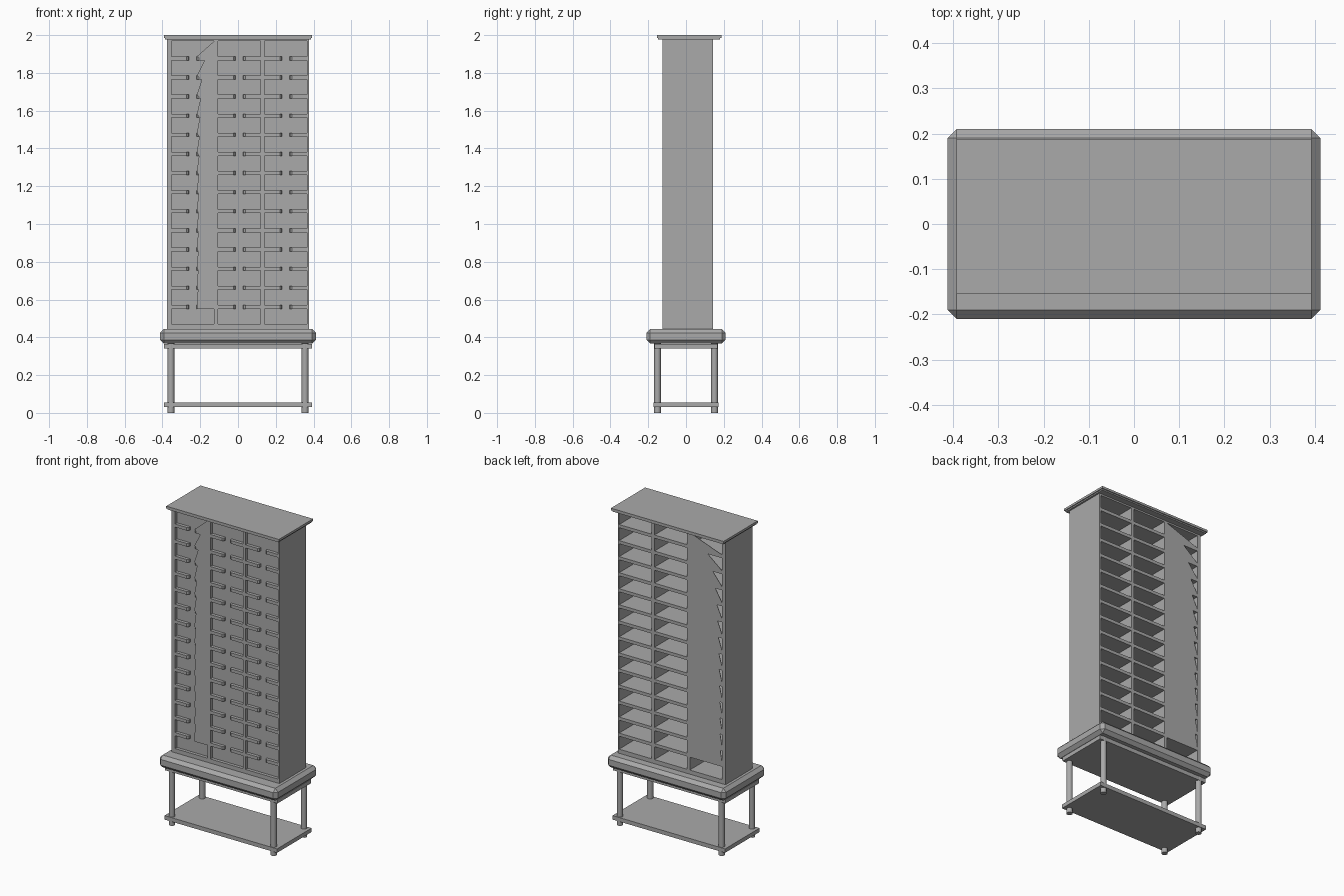
import bpy, bmesh

cube = bpy.data.objects.get("Cube")
if cube:
    bpy.data.objects.remove(cube, do_unlink=True)

grey = bpy.data.materials.new("plain_grey")
grey.use_nodes = True
grey.diffuse_color = (0.4, 0.4, 0.4, 1)
grey.node_tree.nodes["Principled BSDF"].inputs["Base Color"].default_value = (0.4, 0.4, 0.4, 1)


def finish(name, bm):
    bmesh.ops.recalc_face_normals(bm, faces=bm.faces)
    mesh = bpy.data.meshes.new(name)
    bm.to_mesh(mesh)
    bm.free()
    mesh.materials.append(grey)
    ob = bpy.data.objects.new(name, mesh)
    bpy.context.collection.objects.link(ob)
    return ob


def add_prism(bm, points, offset):
    """Extrude a flat outline along an offset vector."""
    face = bm.faces.new([bm.verts.new(p) for p in points])
    ext = bmesh.ops.extrude_face_region(bm, geom=[face], use_keep_orig=True)
    verts = [g for g in ext["geom"] if isinstance(g, bmesh.types.BMVert)]
    bmesh.ops.translate(bm, verts=verts, vec=offset)


def add_box(bm, x, y, z):
    add_prism(bm, [(x[0], y[0], z[0]), (x[1], y[0], z[0]),
                   (x[1], y[1], z[0]), (x[0], y[1], z[0])], (0, 0, z[1] - z[0]))


def box(name, x, y, z, bevel=0):
    bm = bmesh.new()
    add_box(bm, x, y, z)
    ob = finish(name, bm)
    if bevel:
        mod = ob.modifiers.new("chamfer", "BEVEL")
        mod.width = bevel
        mod.segments = 1
    return ob


# Main dimensions
FRONT, BACK, PANEL = -0.124, 0.143, -0.104
HALF, BASE, CAP = 0.376, 0.44, 1.982
Z0, PITCH, SHELF, ROWS = 0.47, 0.1012, 0.02, 15
TOP = Z0 + ROWS * PITCH - SHELF
columns = [(c - 0.113, c + 0.113) for c in (-0.2395, 0.007, 0.2535)]

# Stand: two boards, four round legs and the chamfered plinth
box("lower_board", (-0.393, 0.393), (-0.172, 0.172), (0.03, 0.055))
box("upper_board", (-0.393, 0.393), (-0.168, 0.168), (0.34, 0.365))
for sx, side in ((-1, "right"), (1, "left")):
    for sy, end in ((-1, "front"), (1, "back")):
        bpy.ops.mesh.primitive_cylinder_add(vertices=20, radius=0.018, depth=0.37,
                                            location=(sx * 0.355, sy * 0.151, 0.185))
        leg = bpy.context.object
        leg.name = f"{end}_{side}_leg"
        leg.data.materials.append(grey)
        bpy.ops.object.shade_smooth_by_angle()
box("plinth", (-0.413, 0.413), (-0.21, 0.21), (0.367, 0.444), 0.02)

# Cabinet carcass
edges = [-HALF] + [e for col in columns for e in col] + [HALF]
bm = bmesh.new()
for a, b in zip(edges[0::2], edges[1::2]):
    add_box(bm, (a, b), (FRONT, BACK), (BASE, CAP))
finish("upright_walls", bm)
bm = bmesh.new()
for col in columns:
    add_box(bm, col, (FRONT, BACK), (BASE, Z0))
    add_box(bm, col, (FRONT, BACK), (TOP, CAP))
finish("top_and_bottom_rails", bm)
box("front_panel", (-HALF + 0.01, HALF - 0.005), (PANEL, PANEL + 0.005), (BASE, CAP))

# Shelves behind the panel, and split ledges with a finger gap before it
shelves, ledges = bmesh.new(), bmesh.new()
for col in columns:
    mid = sum(col) / 2
    for k in range(1, ROWS):
        z = Z0 + k * PITCH - SHELF
        add_box(shelves, col, (PANEL, BACK), (z, z + SHELF))
        for wall, s in ((col[0], -1), (col[1], 1)):
            outline = [(wall, PANEL), (wall, FRONT), (mid + s * 0.032, FRONT),
                       (mid + s * 0.022, FRONT + 0.008), (mid + s * 0.02, PANEL)]
            add_prism(ledges, [(x, y, z) for x, y in outline], (0, 0, SHELF))
finish("shelves", shelves)
finish("front_ledges", ledges)


def toothed_cover(name, xl, xr, y, dy):
    """Flush plate whose toothed edge is a fan of lines from its top corner."""
    pts = [(xr, TOP)]
    for k in range(ROWS - 1, 0, -1):
        low = Z0 + k * PITCH
        high = low + PITCH - SHELF
        if k < ROWS - 1:
            pts.append((xl + (xr - xl) * (high - low) / (TOP - low), high))
        pts.append((xl, low))
    pts += [(xl, Z0 + PITCH - SHELF), (xr, Z0 + PITCH - SHELF)]
    bm = bmesh.new()
    add_prism(bm, [(x, y, z) for x, z in pts], (0, dy, 0))
    finish(name, bm)


first = columns[0]
toothed_cover("front_cover", sum(first) / 2 + 0.022, first[1], FRONT, 0.003)
toothed_cover("back_cover", first[0], first[1], BACK, -0.003)

# Stepped cap
box("cap_moulding", (-0.387, 0.387), (-0.148, 0.181), (1.978, 1.986))
box("cap_board", (-0.393, 0.393), (-0.154, 0.187), (1.986, 2.0))
